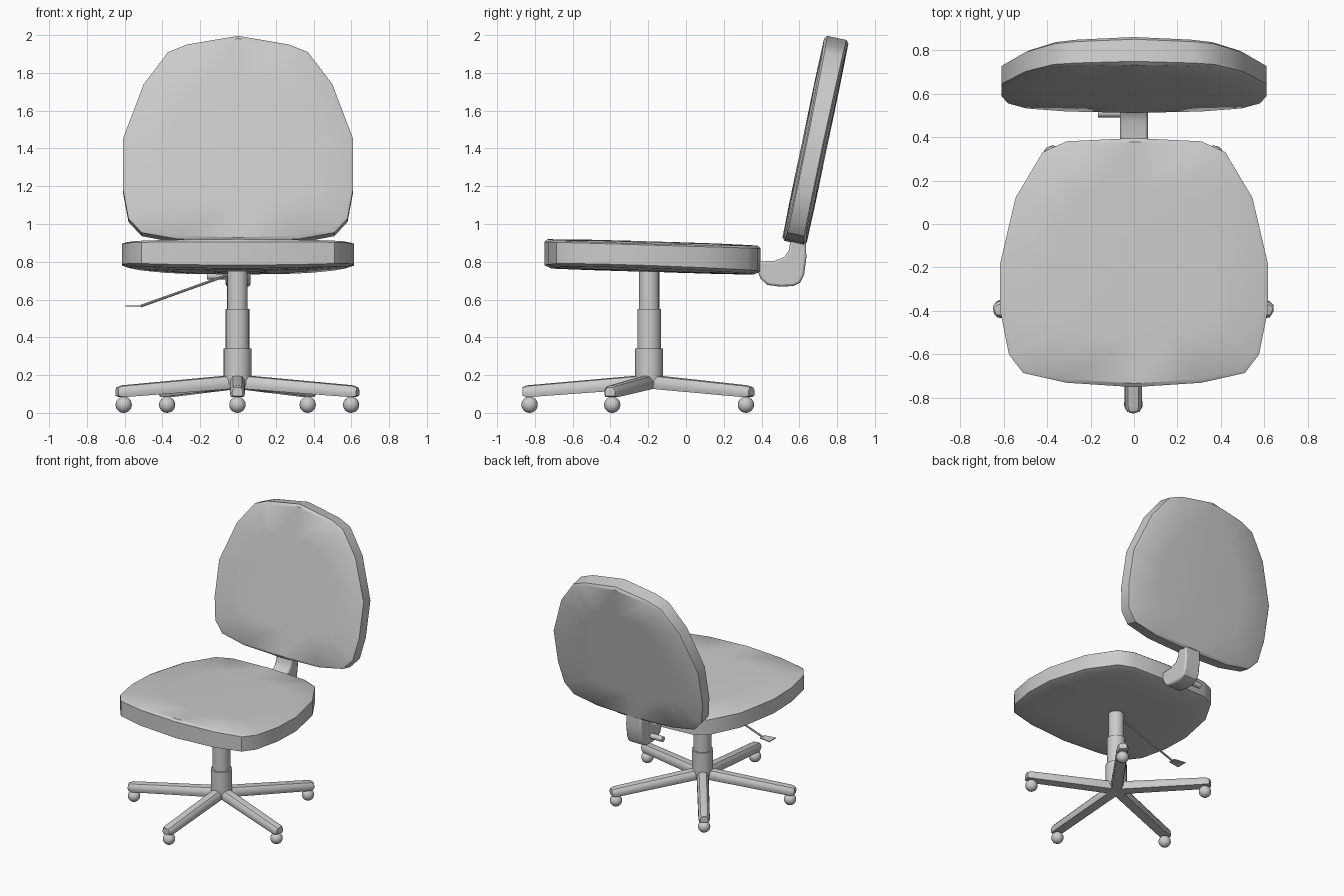
import bpy, bmesh
from math import radians, pi, sin, cos
from mathutils import Vector, Matrix

if "Cube" in bpy.data.objects:
    bpy.data.objects.remove(bpy.data.objects["Cube"])

HUB = Vector((-0.003, -0.195, 0))


def finish(ob, angle=35):
    bpy.ops.object.select_all(action='DESELECT')
    bpy.context.view_layer.objects.active = ob
    ob.select_set(True)
    bpy.ops.object.shade_smooth_by_angle(angle=radians(angle))
    return ob


def loft(name, rings, matrix=Matrix(), angle=35):
    """Skin a list of equal-length point rings and cap both ends."""
    bm = bmesh.new()
    loops = [[bm.verts.new(matrix @ Vector(p)) for p in r] for r in rings]
    for a, b in zip(loops, loops[1:]):
        n = len(a)
        for i in range(n):
            bm.faces.new((a[i], a[(i + 1) % n], b[(i + 1) % n], b[i]))
    bm.faces.new(loops[0])
    bm.faces.new(loops[-1])
    bmesh.ops.recalc_face_normals(bm, faces=bm.faces)
    me = bpy.data.meshes.new(name)
    bm.to_mesh(me)
    bm.free()
    ob = bpy.data.objects.new(name, me)
    bpy.context.collection.objects.link(ob)
    return finish(ob, angle)


def rod(name, a, b, r, sides=20):
    a, b = Vector(a), Vector(b)
    d = b - a
    bpy.ops.mesh.primitive_cylinder_add(vertices=sides, radius=r, depth=d.length,
                                        location=(a + b) / 2,
                                        rotation=d.to_track_quat('Z', 'Y').to_euler())
    bpy.context.object.name = name
    return finish(bpy.context.object)


def cushion(name, half, levels, centre_v, place):
    """half: outline on +x side; levels: (inset, middle height, drop at the sides)."""
    full = half + [(-x, v) for x, v in reversed(half) if x > 0]
    rings = []
    for inset, w, drop in levels:
        s = 1 - inset
        ring = []
        for x, v in full:
            x, v = x * s, centre_v + (v - centre_v) * s
            ring.append(place(x, v, w - drop * (x / 0.61) ** 2))
        rings.append(ring)
    return loft(name, rings)


# Seat: slightly tilted, crowned across its width
seat_half = [(0, -0.75), (0.31, -0.73), (0.51, -0.685), (0.575, -0.6), (0.615, -0.4),
             (0.615, -0.18), (0.545, 0.12), (0.42, 0.33), (0.31, 0.38), (0, 0.395)]
cushion("seat", seat_half,
        [(0.8, 0.746, -0.02), (0.4, 0.746, -0.02), (0.07, 0.748, -0.02), (0.0, 0.765, -0.015),
         (0.0, 0.888, 0.0), (0.03, 0.903, 0.008), (0.4, 0.907, 0.012), (0.8, 0.908, 0.012)],
        -0.18, lambda x, v, w: (x, v, w - 0.03 * (v + 0.18)))

# Backrest: same construction, leaning backwards
back_half = [(0, 0.9), (0.32, 0.91), (0.51, 0.945), (0.58, 1.02), (0.61, 1.18), (0.61, 1.44),
             (0.50, 1.73), (0.37, 1.90), (0.27, 1.94), (0, 1.985)]
cushion("backrest", back_half,
        [(0.8, 0.068, 0.02), (0.4, 0.068, 0.02), (0.03, 0.066, 0.018), (0.0, 0.052, 0.01),
         (0.0, -0.052, -0.01), (0.03, -0.066, -0.018), (0.4, -0.068, -0.02), (0.8, -0.068, -0.02)],
        1.42, lambda x, v, w: (x, 0.572 + 0.209 * (v - 0.9) + 0.978 * w, v - 0.207 * w))

# Bracket joining seat and backrest
bracket_profile = [(0.36, 0.80), (0.47, 0.805), (0.52, 0.825), (0.545, 0.86), (0.555, 0.93),
                   (0.635, 0.93), (0.637, 0.82), (0.625, 0.73), (0.605, 0.69), (0.57, 0.672),
                   (0.50, 0.668), (0.43, 0.678), (0.395, 0.71), (0.375, 0.76)]
bracket = loft("back_bracket", [[(x, y, z) for y, z in bracket_profile] for x in (-0.065, 0.065)])
bev = bracket.modifiers.new("bevel", 'BEVEL')
bev.width, bev.segments, bev.limit_method = 0.012, 2, 'ANGLE'
bev.angle_limit = radians(50)
rod("bracket_knob", (-0.165, 0.51, 0.725), (-0.05, 0.51, 0.725), 0.02, 12)

# Telescopic column
for name, z0, z1, r in (("column_base", 0.15, 0.34, 0.074), ("column_middle", 0.33, 0.55, 0.063),
                        ("column_top", 0.54, 0.77, 0.054)):
    rod(name, HUB + Vector((0, 0, z0)), HUB + Vector((0, 0, z1)), r)

# Height lever with a flat paddle
rod("lever", (-0.04, -0.195, 0.735), (-0.515, -0.195, 0.565), 0.007, 8)
loft("lever_paddle", [[(-0.505, -0.22, z), (-0.505, -0.17, z), (-0.595, -0.155, z), (-0.595, -0.235, z)]
                      for z in (0.563, 0.569)])

# Five-star base: tapered legs with ball casters
def leg_ring(r, bottom, top, w):
    h = top - bottom
    return [(x * w, -r, bottom + t * h) for x, t in
            ((-0.85, 0), (-1, 0.3), (-0.95, 0.65), (-0.6, 0.93), (0, 1),
             (0.6, 0.93), (0.95, 0.65), (1, 0.3), (0.85, 0))]


for i in range(5):
    turn = Matrix.Translation(HUB) @ Matrix.Rotation(i * 2 * pi / 5, 4, 'Z')
    loft(f"leg_{i + 1}", [leg_ring(0.0, 0.13, 0.203, 0.042), leg_ring(0.645, 0.083, 0.146, 0.04),
                          leg_ring(0.67, 0.09, 0.136, 0.028)], turn)
    bpy.ops.mesh.primitive_uv_sphere_add(segments=20, ring_count=12, radius=0.043,
                                         location=turn @ Vector((0, -0.633, 0.043)))
    bpy.context.object.name = f"caster_{i + 1}"
    finish(bpy.context.object)
